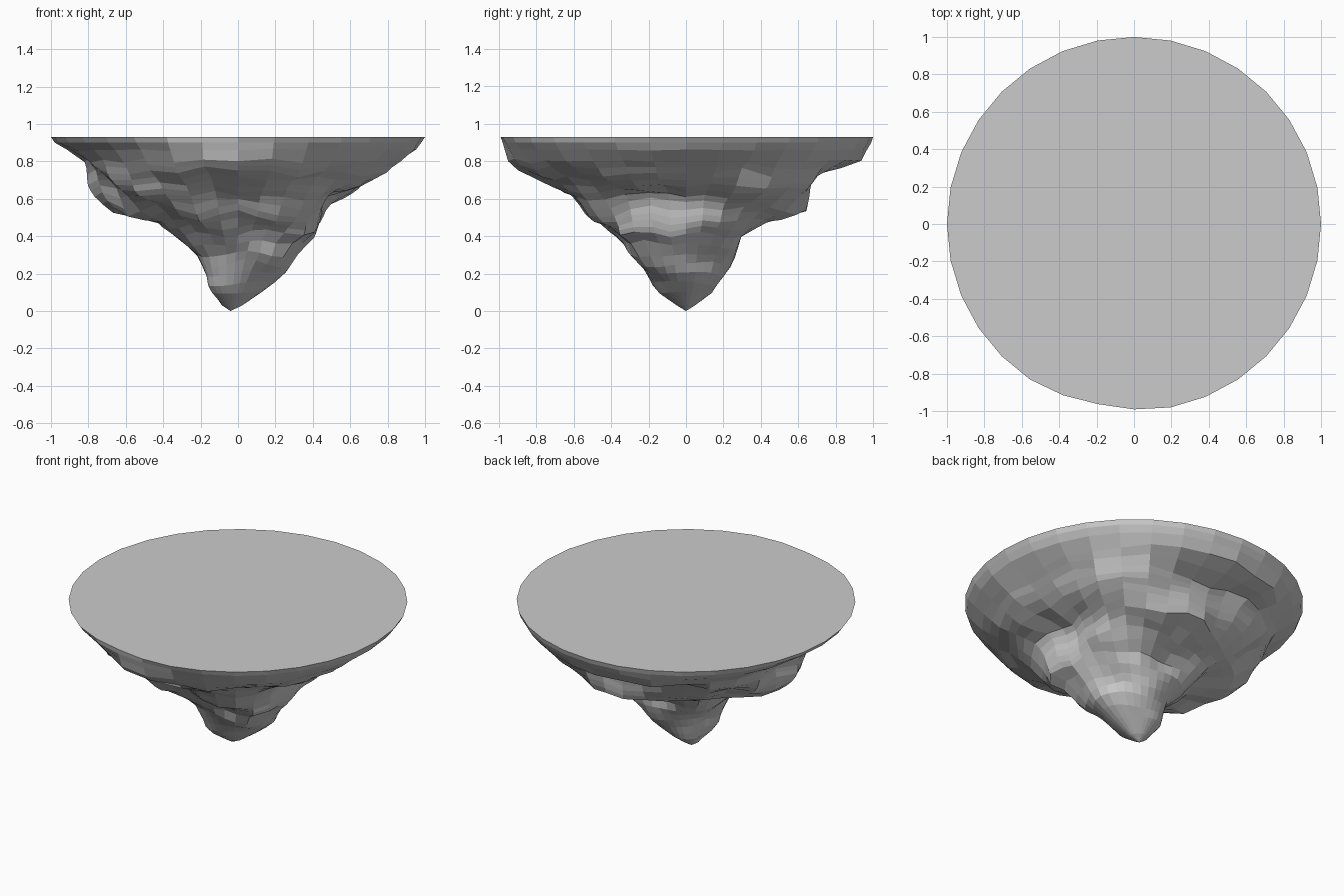
import bpy, bmesh
from math import sin, cos, pi
from mathutils import Vector, noise

if "Cube" in bpy.data.objects:
    bpy.data.objects.remove(bpy.data.objects["Cube"])

SIDES = 32
TOP = 0.93

# Heights of the rock contours, and their radii in eight directions from +x
LEVELS = [.90, .86, .80, .74, .68, .61, .54, .48, .41, .30, .20, .10, .03]
PROFILES = [
    [.98, .95, .86, .76, .66, .53, .46, .43, .39, .32, .27, .15, .06],
    [.99, .96, .90, .83, .78, .71, .61, .50, .38, .30, .23, .13, .05],
    [.99, .97, .92, .72, .69, .66, .63, .44, .29, .23, .19, .14, .05],
    [.99, .95, .86, .80, .74, .66, .52, .40, .32, .25, .18, .13, .05],
    [.98, .92, .82, .79, .77, .73, .67, .42, .33, .21, .12, .09, .05],
    [.98, .93, .88, .83, .77, .71, .62, .48, .36, .26, .18, .13, .05],
    [.98, .96, .93, .89, .71, .61, .53, .44, .36, .27, .21, .14, .05],
    [.99, .95, .89, .82, .72, .62, .56, .52, .49, .36, .25, .14, .05],
]


def cubic(a, b, c, d, t):
    """Smooth interpolation between b and c."""
    return b + .5 * t * (c - a + t * (2*a - 5*b + 4*c - d + t * (3*(b - c) + d - a)))


def radius(level, step):
    """Radius of one contour at one of the sides."""
    k, t = divmod(step * 8 / SIDES, 1)
    return cubic(*[PROFILES[(int(k) + o) % 8][level] for o in (-1, 0, 1, 2)], t)


bm = bmesh.new()


def ring(z, radii, rough):
    verts = []
    for i, r in enumerate(radii):
        a = 2 * pi * i / SIDES
        p = Vector((r * cos(a), r * sin(a), z))
        # lumps, fading out near the rim and the tip
        n = noise.noise(p * 4.5 + Vector((3.1, 7.4, 1.7)))
        m = noise.noise(p * 5 + Vector((9.2, 2.3, 5.8)))
        r += rough * .07 * n
        shift = -.04 * max(0, 1 - z / .4)
        verts.append(bm.verts.new((r * cos(a) + shift, r * sin(a), z + rough * .05 * m)))
    return verts


# Flat round top with a small chip in the front edge
rim = [1 - .018 * max(0, 1 - abs(i - 23) / 2) for i in range(SIDES)]
rings = [ring(TOP, rim, 0)]
bm.faces.new(rings[0])

# Rocky underside: each contour plus a ring halfway to the next one
for j, z in enumerate(LEVELS):
    here = [radius(j, i) for i in range(SIDES)]
    rough = min(1, max(0, (.89 - z) * 7)) * min(1, z * 2.5)
    rings.append(ring(z, here, rough))
    if 1 < j < 11:
        nxt = [radius(j + 1, i) for i in range(SIDES)]
        rings.append(ring((z + LEVELS[j + 1]) / 2,
                          [(a + b) / 2 for a, b in zip(here, nxt)], rough))

for upper, lower in zip(rings, rings[1:]):
    for i in range(SIDES):
        k = (i + 1) % SIDES
        bm.faces.new((upper[i], lower[i], lower[k], upper[k]))

# Tip
tip = bm.verts.new((-.04, 0, 0))
for i in range(SIDES):
    bm.faces.new((rings[-1][i], tip, rings[-1][(i + 1) % SIDES]))

bmesh.ops.recalc_face_normals(bm, faces=bm.faces)
mesh = bpy.data.meshes.new("floating_rock")
bm.to_mesh(mesh)
bm.free()
rock = bpy.data.objects.new("floating_rock", mesh)
bpy.context.collection.objects.link(rock)
